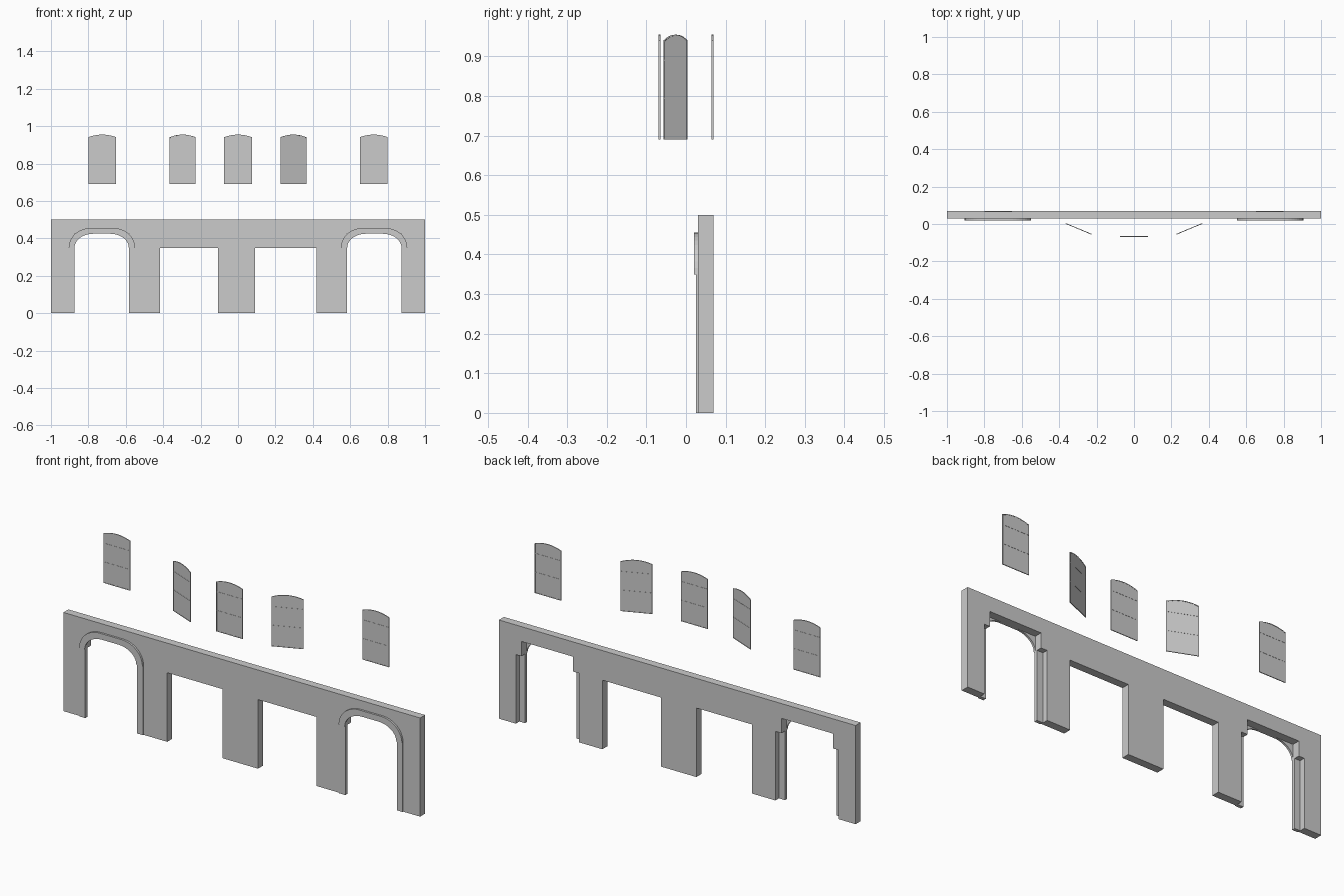
import bpy, bmesh
from math import pi, cos, sin, atan2
from mathutils import Matrix

if "Cube" in bpy.data.objects:
    bpy.data.objects.remove(bpy.data.objects["Cube"])


def finish(name, bm, matrix=None):
    bmesh.ops.recalc_face_normals(bm, faces=bm.faces[:])
    me = bpy.data.meshes.new(name)
    bm.to_mesh(me)
    bm.free()
    ob = bpy.data.objects.new(name, me)
    bpy.context.collection.objects.link(ob)
    if matrix:
        ob.matrix_world = matrix
    return ob


def add_faces(bm, polys, y0, y1):
    """Extrude flat faces, given as lists of (x, z), from y0 to y1."""
    faces = [bm.faces.new([bm.verts.new((x, y0, z)) for x, z in p]) for p in polys]
    verts = [v for f in faces for v in f.verts]
    bmesh.ops.remove_doubles(bm, verts=verts, dist=1e-5)
    faces = [f for f in bm.faces if all(abs(v.co.y - y0) < 1e-7 for v in f.verts)]
    res = bmesh.ops.extrude_face_region(bm, geom=faces, use_keep_orig=True)
    for v in res["geom"]:
        if isinstance(v, bmesh.types.BMVert):
            v.co.y = y1


def solid(name, polys, y0, y1, matrix=None):
    bm = bmesh.new()
    add_faces(bm, polys, y0, y1)
    return finish(name, bm, matrix)


def rect(x0, x1, z0, z1):
    return [(x0, z0), (x1, z0), (x1, z1), (x0, z1)]


def strip(a, b, closed=False):
    n = len(a)
    return [[a[i], a[(i + 1) % n], b[(i + 1) % n], b[i]]
            for i in range(n if closed else n - 1)]


# wall with two square openings and two stepped openings behind the arches
side = [(.55, 0), (.55, .35), (.584, .35), (.584, .425),
        (.874, .425), (.874, .35), (.905, .35), (.905, 0)]
right = [(.091, 0), (.091, .35), (.42, .35), (.42, 0)] + side + [(1, 0)]
left = [(-.107, 0), (-.107, .35), (-.418, .35), (-.418, 0)] + \
       [(-x, z) for x, z in side] + [(-1, 0)]
solid("wall", [left[::-1] + right + [(1, .5), (-1, .5)]], .03, .07)


# arch trims and the jambs under them
def arch(x0, x1, top, rx, n=10):
    rz = top - .35
    pts = [(x0 + rx - rx * cos(pi / 2 * i / n), .35 + rz * sin(pi / 2 * i / n))
           for i in range(n + 1)]
    return pts + [(x0 + x1 - x, z) for x, z in reversed(pts)]


for s, label in ((1, "right"), (-1, "left")):
    outer = [(s * x, z) for x, z in arch(.55, .905, .455, .115)]
    inner = [(s * x, z) for x, z in arch(.584, .874, .425, .1)]
    solid("arch_trim_" + label, strip(outer, inner), .02, .0305)
    for x0, x1, part in ((.55, .584, "inner"), (.874, .905, "outer")):
        solid(f"{part}_jamb_{label}", [rect(s * x0, s * x1, 0, .35)], .025, .042)


# arched window panels: thin pane, rim and two cross bars
def outline(w, z0, shoulder, top, n=10):
    pts = [(-w, z0), (w, z0)]
    for i in range(n + 1):
        t = 1 - 2 * i / n
        pts.append((w * t, shoulder + (top - shoulder) * (1 - t * t)))
    return pts


def window(name, x, y, angle=0):
    m = Matrix.Translation((x, y, 0)) @ Matrix.Rotation(angle, 4, 'Z')
    edge = outline(.0745, .69, .941, .955)
    inside = outline(.0715, .693, .938, .952)
    solid(name + "_pane", [inside], -.001, .001, m)
    solid(name + "_rim", strip(edge, inside, True), -.002, .002, m)
    for i, z in enumerate((.795, .89)):
        solid(f"{name}_bar_{i + 1}", [rect(-.0715, .0715, z - .002, z + .002)], -.002, .002, m)


window("center_window", 0, -.067)
for s, label in ((1, "right"), (-1, "left")):
    window("angled_window_" + label, s * .296, -.026, s * atan2(.058, .14))
    window("outer_window_" + label, s * .726, .067)
